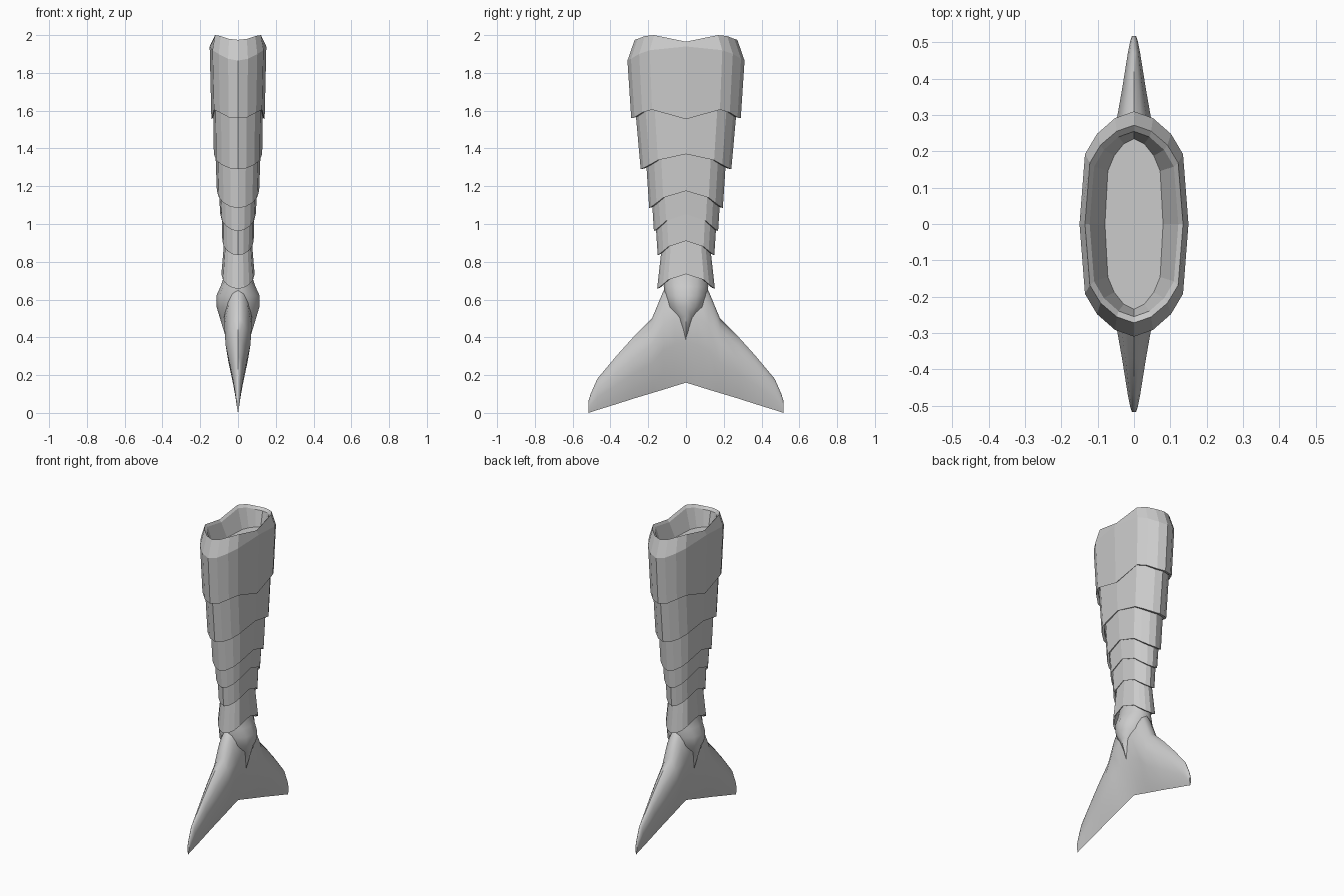
import bpy, bmesh, math

if "Cube" in bpy.data.objects:
    bpy.data.objects.remove(bpy.data.objects["Cube"])

# Quarter outline of the plates (unit half-widths), mirrored to a 16-sided ring
QUARTER = [(1, 0), (0.9, 0.62), (0.68, 0.8), (0.35, 0.94), (0, 1)]
ORDER = [0, 1, 2, 3, 4, 3, 2, 1, 0, 1, 2, 3, 4, 3, 2, 1]


def plate_ring(hx, hy, zs):
    pts = []
    for i, k in enumerate(ORDER):
        x, y = QUARTER[k]
        sx = -1 if 4 < i < 12 else 1
        sy = -1 if i > 8 else 1
        z = zs[k] if isinstance(zs, (list, tuple)) else zs
        pts.append((sx * x * hx, sy * y * hy, z))
    return pts


def loft(name, rings, cap_start=True, cap_end=True, smooth=None):
    bm = bmesh.new()
    vs = [[bm.verts.new(p) for p in r] for r in rings]
    n = len(vs[0])
    for a, b in zip(vs, vs[1:]):
        for i in range(n):
            j = (i + 1) % n
            bm.faces.new((a[i], a[j], b[j], b[i]))
    if cap_start:
        bm.faces.new(vs[0])
    if cap_end:
        bm.faces.new(vs[-1])
    bmesh.ops.recalc_face_normals(bm, faces=bm.faces)
    me = bpy.data.meshes.new(name)
    bm.to_mesh(me)
    bm.free()
    ob = bpy.data.objects.new(name, me)
    bpy.context.collection.objects.link(ob)
    if smooth:
        bpy.ops.object.select_all(action='DESELECT')
        ob.select_set(True)
        bpy.context.view_layer.objects.active = ob
        bpy.ops.object.shade_smooth_by_angle(angle=math.radians(smooth))
    return ob


# Top plate: hollow socket with a bevelled, wavy rim
low = [1.555, 1.605, 1.59, 1.565, 1.56]
rim = [1.965, 2.0, 1.995, 1.98, 1.975]
loft("top_plate", [
    plate_ring(0.08, 0.235, 1.86),
    plate_ring(0.122, 0.255, [z - 0.015 for z in rim]),
    plate_ring(0.135, 0.272, rim),
    plate_ring(0.15, 0.31, [1.94, 1.92, 1.9, 1.875, 1.865]),
    plate_ring(0.141, 0.29, low),
    plate_ring(0.134, 0.272, [z + 0.004 for z in low]),
    plate_ring(0.13, 0.262, 1.7),
])

# Overlapping plates: top z, top half-widths, bottom half-widths, side and front bottom z
plates = [
    (1.68, 0.133, 0.275, 0.128, 0.24, 1.37, 1.29),
    (1.42, 0.121, 0.217, 0.112, 0.195, 1.175, 1.085),
    (1.23, 0.105, 0.187, 0.094, 0.17, 1.052, 0.963),
    (1.10, 0.088, 0.167, 0.083, 0.15, 0.91, 0.835),
    (0.97, 0.068, 0.118, 0.088, 0.153, 0.735, 0.657),
]
for n, (zt, tx, ty, bx, by, zs, zf) in enumerate(plates, 2):
    low = [zs + (zf - zs) * f for f in (0, 0.4, 0.7, 0.93, 1)]
    loft(f"tail_plate_{n}", [
        plate_ring(tx, ty, zt),
        plate_ring(bx, by, low),
        plate_ring(bx * 0.93, by * 0.92, [z + 0.004 for z in low]),
        plate_ring(min(tx, bx) * 0.9, min(ty, by) * 0.88, zs + 0.06),
    ])

# Fin root: smooth bulge tapering down into the fluke
core = [(0.82, 0.06, 0.105), (0.72, 0.075, 0.115), (0.67, 0.092, 0.118),
        (0.62, 0.115, 0.112), (0.56, 0.113, 0.10), (0.51, 0.098, 0.06),
        (0.45, 0.08, 0.03), (0.385, 0.06, 0.004)]
loft("fin_root", [[(hx * math.cos(a), hy * math.sin(a), z)
                   for a in (i * math.tau / 12 for i in range(12))]
                  for z, hx, hy in core], smooth=50)

# Fluke: lens sections lofted across the span (y, leading z, trailing z, half thickness)
half = [(0.0, 0.70, 0.16, 0.075), (0.06, 0.69, 0.142, 0.074),
        (0.12, 0.645, 0.123, 0.072), (0.18, 0.5, 0.105, 0.066),
        (0.28, 0.4, 0.075, 0.049), (0.37, 0.3, 0.046, 0.033),
        (0.47, 0.18, 0.015, 0.017), (0.505, 0.1, 0.004, 0.01),
        (0.517, 0.06, 0.0, 0.006)]
span = [(-y, a, b, w) for y, a, b, w in half[:0:-1]] + half
lens = [(0.05, 0.42), (0.15, 0.72), (0.35, 1), (0.6, 0.75), (0.85, 0.35)]
section = [(0, 0)] + lens + [(1, 0)] + [(t, -x) for t, x in reversed(lens)]
loft("fluke", [[(x * w, y, a + (b - a) * t) for t, x in section]
               for y, a, b, w in span], smooth=50)
